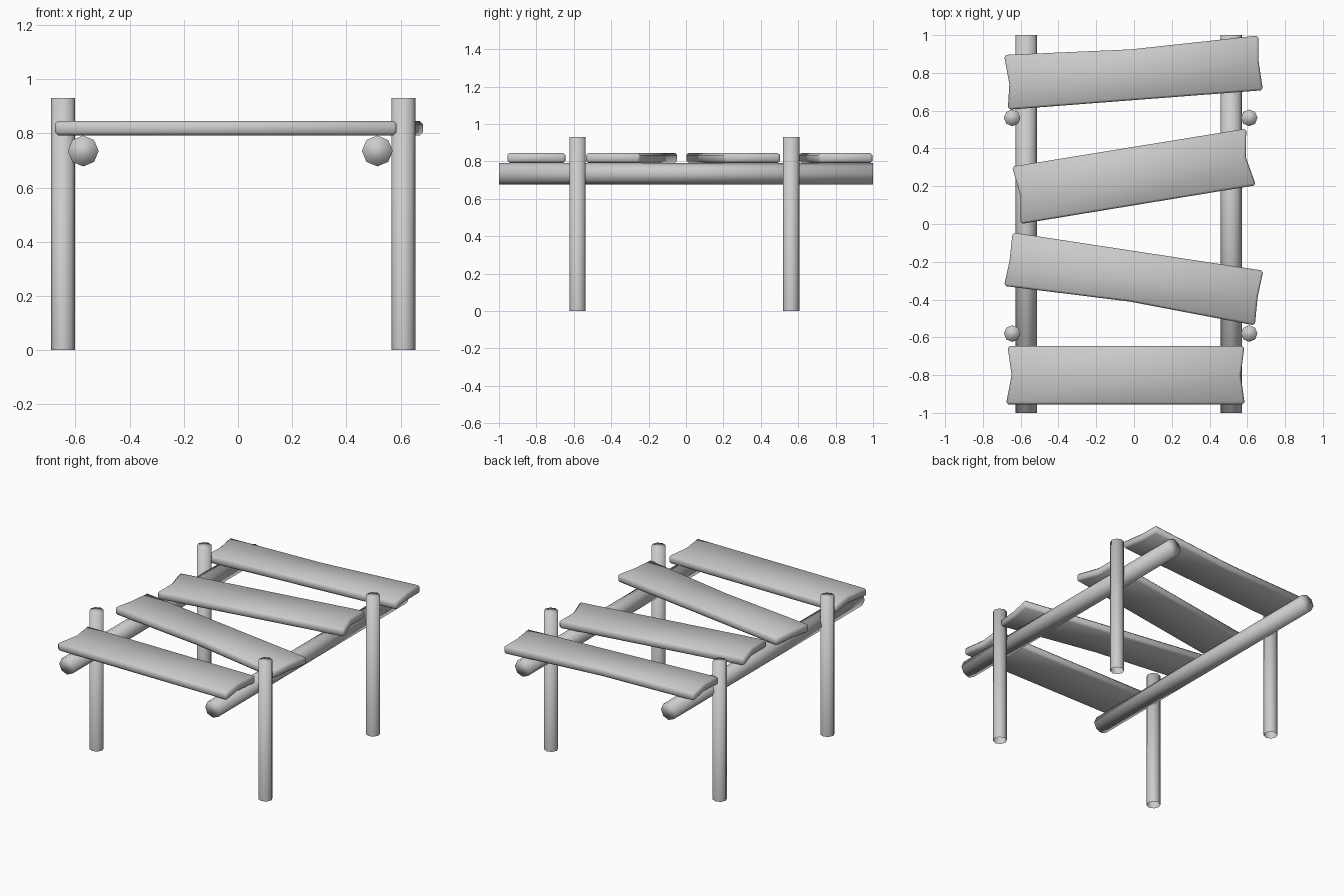
import bpy, bmesh, math
from mathutils import Matrix, Vector

if "Cube" in bpy.data.objects:
    bpy.data.objects.remove(bpy.data.objects["Cube"])


def finish(bm, name):
    bmesh.ops.recalc_face_normals(bm, faces=bm.faces[:])
    for f in bm.faces:
        f.smooth = True
    me = bpy.data.meshes.new(name)
    bm.to_mesh(me)
    bm.free()
    ob = bpy.data.objects.new(name, me)
    bpy.context.collection.objects.link(ob)
    return ob


def pole(name, radius, start, end, open_start=False):
    """Eight-sided round pole between two points."""
    a, b = Vector(start), Vector(end)
    bm = bmesh.new()
    bmesh.ops.create_cone(bm, cap_ends=True, segments=8, radius1=radius,
                          radius2=radius, depth=(b - a).length)
    if open_start:
        low = min(bm.faces, key=lambda f: f.calc_center_median().z)
        bmesh.ops.delete(bm, geom=[low], context='FACES_ONLY')
    rot = (b - a).to_track_quat('Z', 'Y').to_matrix().to_4x4()
    bm.transform(Matrix.Translation((a + b) / 2) @ rot)
    return finish(bm, name)


def plank(name, back, middle, front, bend_back=0, bend_front=0, z0=0.792, z1=0.846):
    """Rough plank with notched ends; each row holds its left and right points."""
    bm = bmesh.new()
    layers = []
    for z in (z0, z1):
        grid = []
        for (l, r), bend in ((front, bend_front), (middle, 0), (back, bend_back)):
            m = ((l[0] + r[0]) / 2, (l[1] + r[1]) / 2 + bend)
            grid.append([bm.verts.new((p[0], p[1], z)) for p in (l, m, r)])
        for j in range(2):
            for i in range(2):
                bm.faces.new((grid[j][i], grid[j][i + 1],
                              grid[j + 1][i + 1], grid[j + 1][i]))
        layers.append(grid)
    rim = [(0, 0), (0, 1), (0, 2), (1, 2), (2, 2), (2, 1), (2, 0), (1, 0)]
    lo, hi = layers
    for (a, b), (c, d) in zip(rim, rim[1:] + rim[:1]):
        bm.faces.new((lo[a][b], lo[c][d], hi[c][d], hi[a][b]))
    bmesh.ops.recalc_face_normals(bm, faces=bm.faces[:])
    # chamfer the outer edges
    sharp = [e for e in bm.edges if e.calc_face_angle(0) > math.radians(40)]
    bmesh.ops.bevel(bm, geom=sharp, offset=0.012, segments=1,
                    affect='EDGES', profile=0.5)
    return finish(bm, name)


# upright posts
for side, x in (("left", -0.645), ("right", 0.61)):
    for end, y in (("front", -0.58), ("back", 0.562)):
        pole(f"{end}_{side}_post", 0.044, (x, y, 0), (x, y, 0.93), open_start=True)

# long side rails
for side, x in (("left", -0.571), ("right", 0.514)):
    pole(f"{side}_rail", 0.057, (x, -1, 0.735), (x, 1, 0.735))

# crooked deck planks, front to back
plank("plank_1", ((-0.67, -0.645), (0.585, -0.645)),
      ((-0.648, -0.80), (0.565, -0.80)), ((-0.678, -0.955), (0.587, -0.955)))
plank("plank_2", ((-0.643, -0.045), (0.685, -0.247)),
      ((-0.659, -0.196), (0.655, -0.386)), ((-0.688, -0.328), (0.64, -0.537)),
      bend_front=0.022)
plank("plank_3", ((-0.646, 0.304), (0.595, 0.505)),
      ((-0.602, 0.153), (0.592, 0.354)), ((-0.602, 0.0), (0.646, 0.205)))
plank("plank_4", ((-0.688, 0.895), (0.66, 0.998)),
      ((-0.66, 0.74), (0.66, 0.86)), ((-0.668, 0.605), (0.683, 0.708)),
      bend_back=-0.022)
